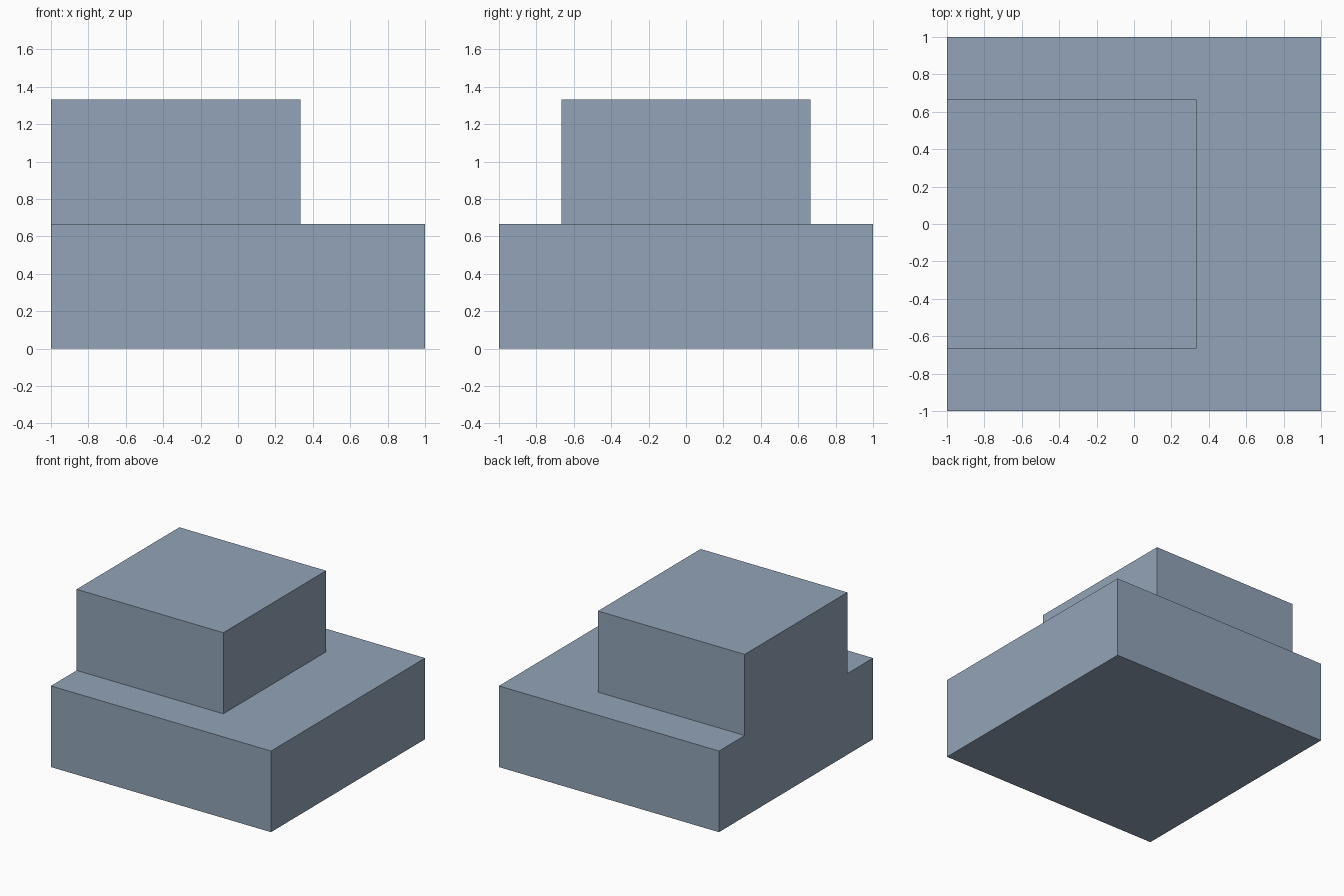
import bpy
import bmesh

if "Cube" in bpy.data.objects:
    bpy.data.objects.remove(bpy.data.objects["Cube"])

# Single flat colour
mat = bpy.data.materials.new("blue grey")
mat.diffuse_color = (0.29, 0.37, 0.48, 1.0)
mat.use_nodes = True
mat.node_tree.nodes["Principled BSDF"].inputs["Base Color"].default_value = mat.diffuse_color

bm = bmesh.new()
T = 2 / 3


def rect(x1, y, z):
    """Corner ring that always starts and ends on the flush side x = -1."""
    return [bm.verts.new(p) for p in
            ((-1, -y, z), (x1, -y, z), (x1, y, z), (-1, y, z))]


# Rings: base bottom, base top, upper block bottom, upper block top
a, b = rect(1, 1, 0), rect(1, 1, T)
c, d = rect(1 / 3, T, T), rect(1 / 3, T, 2 * T)

# Front, right and back walls of both tiers
for low, high in ((a, b), (c, d)):
    for i in range(3):
        bm.faces.new((low[i], low[i + 1], high[i + 1], high[i]))

bm.faces.new(a[::-1])         # underside
bm.faces.new(d)               # top
bm.faces.new(b + c[::-1])     # ledge around the upper block
bm.faces.new((a[3], a[0], b[0], c[0], d[0], d[3], c[3], b[3]))  # flush side

mesh = bpy.data.meshes.new("stepped_block")
bm.to_mesh(mesh)
bm.free()
mesh.materials.append(mat)
obj = bpy.data.objects.new("stepped_block", mesh)
bpy.context.collection.objects.link(obj)
